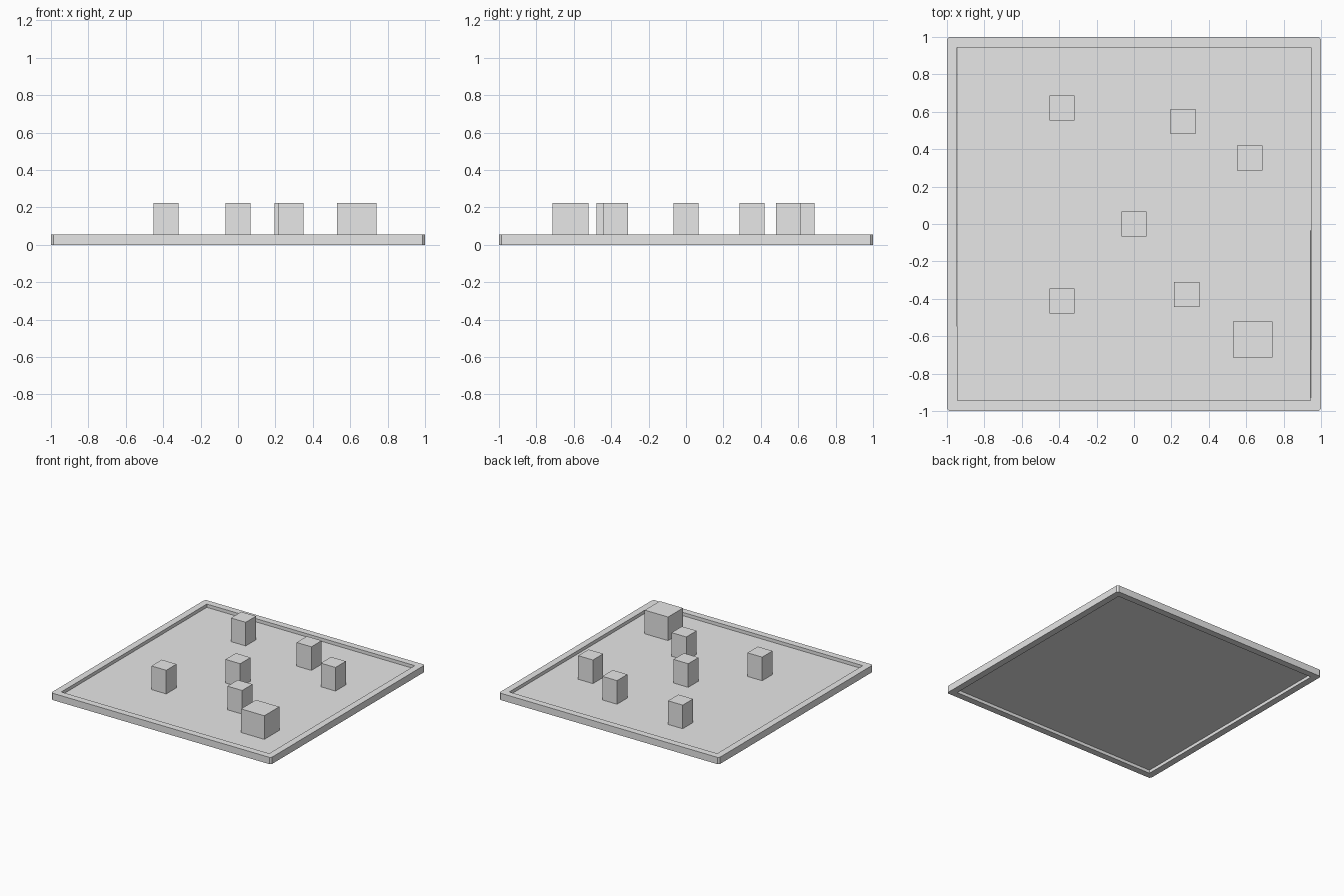
import bpy
import bmesh
from mathutils import Matrix

default_cube = bpy.data.objects.get("Cube")
if default_cube:
    bpy.data.objects.remove(default_cube, do_unlink=True)

grey = bpy.data.materials.new("light_grey")
grey.use_nodes = True
grey.diffuse_color = (0.8, 0.8, 0.8, 1)
grey.node_tree.nodes["Principled BSDF"].inputs["Base Color"].default_value = grey.diffuse_color

RIM_TOP = 0.056
FLOOR_TOP = 0.029
FLOOR_BOTTOM = 0.026
INNER = 0.945
CHAMFER = 0.013


def finish(name, bm):
    bmesh.ops.recalc_face_normals(bm, faces=bm.faces)
    mesh = bpy.data.meshes.new(name)
    bm.to_mesh(mesh)
    bm.free()
    mesh.materials.append(grey)
    obj = bpy.data.objects.new(name, mesh)
    bpy.context.collection.objects.link(obj)
    return obj


def add_box(name, x, y, width, depth, bottom, top):
    bm = bmesh.new()
    place = Matrix.Translation((x, y, (bottom + top) / 2))
    bmesh.ops.create_cube(bm, size=1, matrix=place @ Matrix.Diagonal((width, depth, top - bottom, 1)))
    return finish(name, bm)


# Raised rim: four mitred sides, each with half of a clipped corner at both ends
bm = bmesh.new()
mid = 1 - CHAMFER / 2
outline = [(-INNER, -INNER), (-mid, -mid), (CHAMFER - 1, -1),
           (1 - CHAMFER, -1), (mid, -mid), (INNER, -INNER)]
for turn in range(4):
    spin = Matrix.Rotation(turn * 1.5707963, 3, 'Z')
    low = [bm.verts.new(spin @ Matrix.Identity(3).col[0] * 0) for p in outline]
    high = [bm.verts.new((0, 0, 0)) for p in outline]
    for (x, y), a, b in zip(outline, low, high):
        a.co = (x, y, 0)
        b.co = (x, y, RIM_TOP)
        a.co.rotate(spin)
        b.co.rotate(spin)
    bm.faces.new(low)
    bm.faces.new(high)
    for i in (1, 2, 3, 5):
        j = (i + 1) % len(outline)
        bm.faces.new((low[i], low[j], high[j], high[i]))
bmesh.ops.remove_doubles(bm, verts=bm.verts, dist=0.0001)
bmesh.ops.dissolve_limit(bm, angle_limit=0.01, verts=bm.verts, edges=bm.edges)
finish("tray_rim", bm)

# Thin floor set halfway up the rim
add_box("tray_floor", 0, 0, 2 * INNER, 2 * INNER, FLOOR_BOTTOM, FLOOR_TOP)

# Blocks standing on the floor
small_blocks = [(-0.385, 0.621), (0.263, 0.548), (0.619, 0.353), (0, 0),
                (-0.385, -0.411), (0.282, -0.378)]
for number, (x, y) in enumerate(small_blocks, 1):
    add_box(f"small_block_{number}", x, y, 0.134, 0.134, FLOOR_TOP, 0.223)
add_box("large_block", 0.634, -0.618, 0.212, 0.194, FLOOR_TOP, 0.223)
